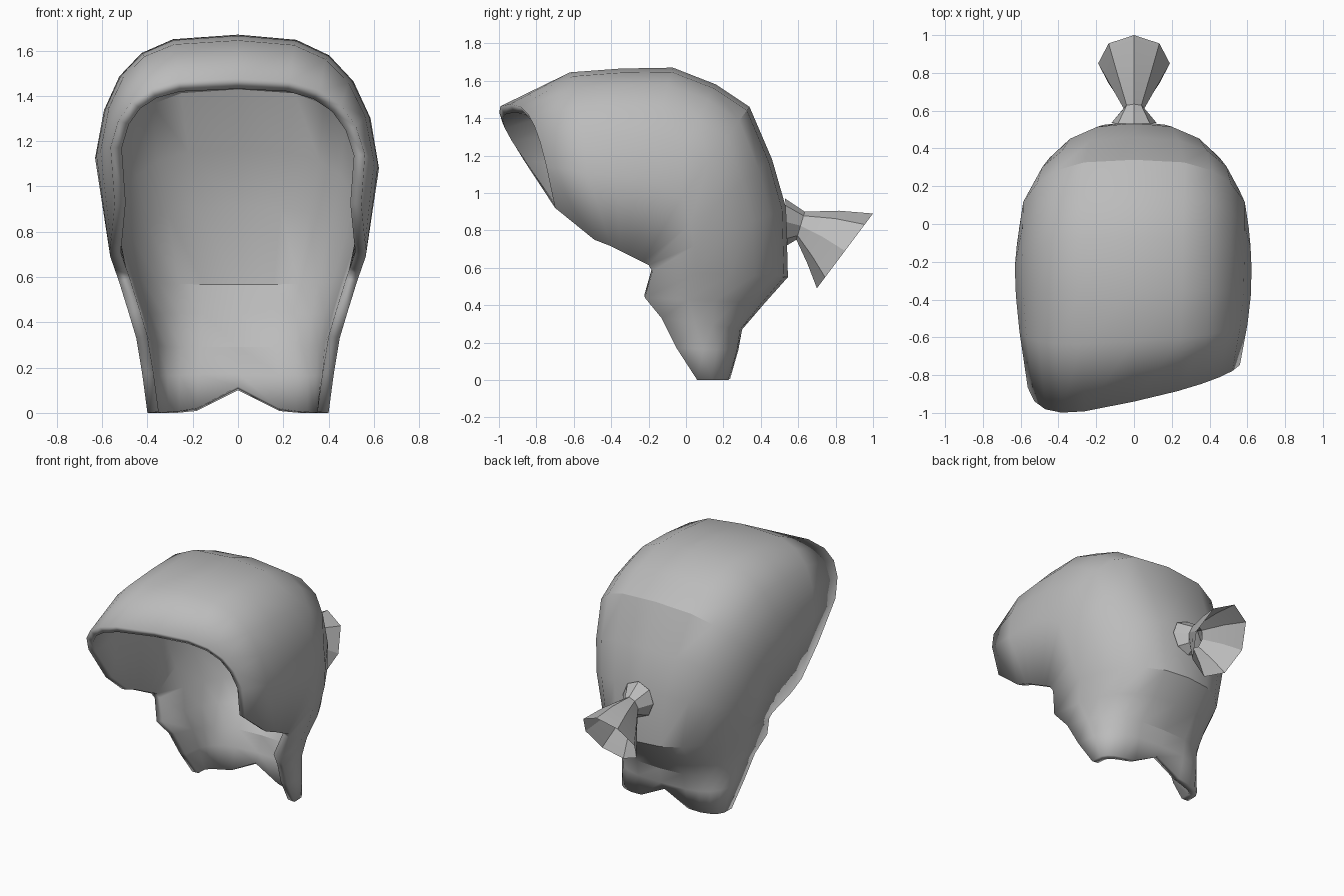
import bpy, math
from mathutils import Vector

old = bpy.data.objects.get("Cube")
if old:
    bpy.data.objects.remove(old, do_unlink=True)

mat = bpy.data.materials.new("hair grey")
GREY = (0.5, 0.5, 0.5, 1)
mat.diffuse_color = GREY
mat.use_nodes = True
mat.node_tree.nodes["Principled BSDF"].inputs["Base Color"].default_value = GREY


def loft(name, rows, closed=False):
    """Skin a list of equally long point rows."""
    n = len(rows[0])
    verts = [p for row in rows for p in row]
    faces = []
    for r in range(len(rows) - 1):
        for c in range(n if closed else n - 1):
            d = (c + 1) % n
            faces.append((r * n + c, r * n + d, (r + 1) * n + d, (r + 1) * n + c))
    me = bpy.data.meshes.new(name)
    me.from_pydata(verts, [], faces)
    me.materials.append(mat)
    ob = bpy.data.objects.new(name, me)
    bpy.context.collection.objects.link(ob)
    bpy.ops.object.select_all(action='DESELECT')
    ob.select_set(True)
    bpy.context.view_layer.objects.active = ob
    bpy.ops.object.shade_smooth_by_angle(angle=math.radians(30))
    return ob


# Half width of the head of hair at a given height
WIDTHS = [(0, .40), (.3, .44), (.55, .515), (.75, .585), (1.13, .645), (9, .645)]


def half_width(z):
    for (z0, w0), (z1, w1) in zip(WIDTHS, WIDTHS[1:]):
        if z <= z1:
            return w0 + (w1 - w0) * (z - z0) / (z1 - z0)


# Arched ribs fanning from the fringe over the back, then level rings to the nape:
# side edge y z, crown y z, width scale, skew, roundness of right and left side
RIBS = [
    (-.70, .92, -.94, 1.475, .89, .22, .58, .68),
    (-.49, .75, -.62, 1.645, .96, .06, .58, .68),
    (-.40, .715, -.35, 1.665, .99, 0, .6, .68),
    (-.35, .69, -.07, 1.67, 1, 0, .6, .68),
    (-.31, .67, .16, 1.58, 1, 0, .63, .66),
    (-.27, .65, .34, 1.46, 1, 0, .66, .66),
    (-.23, .63, .46, 1.18, 1, 0, .76, .74),
    (-.20, .615, .535, .92, 1, 0, .84, .82),
    (-.18, .58, .545, .55, 1, 0, .84, .82),
    (-.22, .44, .42, .41, 1, 0, .76, .76),
    (-.13, .33, .30, .27, 1, 0, .66, .66),
    (-.05, .17, .28, .16, 1, 0, .62, .62),
    (.06, 0, .24, .10, 1, 0, .6, .6),
]
STEPS = 6
rows = []
for k, (ey, ez, cy, cz, scale, skew, right, left) in enumerate(RIBS):
    row = []
    for i in range(2 * STEPS + 1):
        a = math.pi * i / (2 * STEPS)
        side, p = (-1, right) if i <= STEPS else (1, left)
        h = math.sin(a) ** p
        z = ez + (cz - ez) * h
        x = side * abs(math.cos(a)) ** p * half_width(z) * scale if i != STEPS else 0
        y = ey + (cy - ey) * h + skew * x * h
        if k == len(RIBS) - 1:      # notch in the nape
            z = .1 * max(0, 1 - abs(x) / .2)
        row.append((x, y, z))
    rows.append(row)

hair = loft("hair_shell", rows)
solid = hair.modifiers.new("thickness", 'SOLIDIFY')
solid.thickness = .05
solid.offset = -1

# Ponytail: tilted rings given by top y z, bottom y z, half width
RINGS = [
    (.53, .97, .54, .72, .12),
    (.635, .90, .59, .75, .055),
    (.82, .905, .65, .62, .125),
    (1.0, .89, .70, .49, .19),
]
tail = []
for ty, tz, by, bz, w in RINGS:
    top, bottom = Vector((0, ty, tz)), Vector((0, by, bz))
    mid, up = (top + bottom) / 2, (top - bottom) / 2
    tail.append([mid + up * math.cos(a) + Vector((w * math.sin(a), 0, 0))
                 for a in (math.tau * i / 8 for i in range(8))])
loft("ponytail", tail, closed=True)
